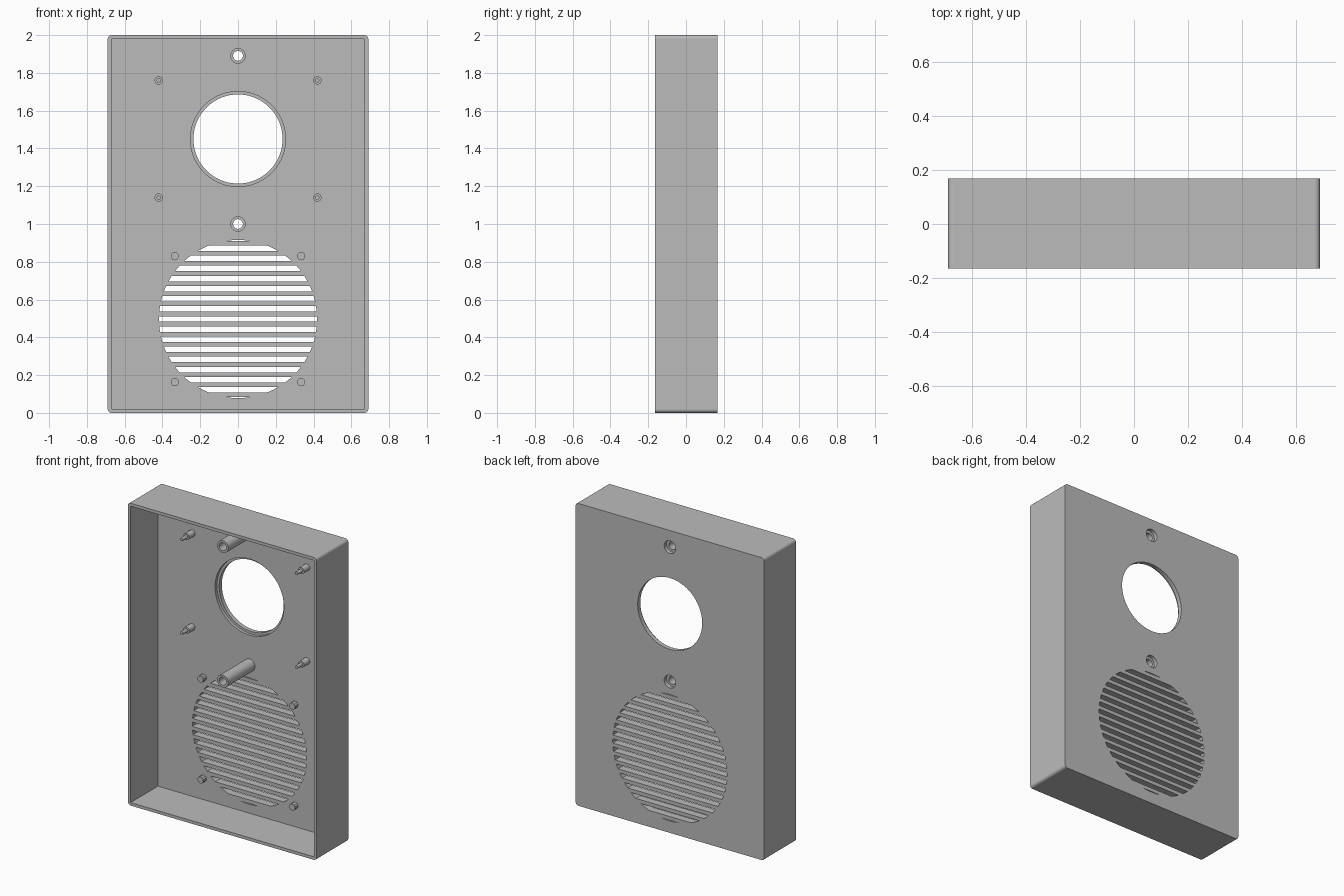
import bpy, bmesh, math

if "Cube" in bpy.data.objects:
    bpy.data.objects.remove(bpy.data.objects["Cube"])

GREY = bpy.data.materials.new("plain grey")
GREY.diffuse_color = (0.5, 0.5, 0.5, 1)
GREY.use_nodes = True
GREY.node_tree.nodes["Principled BSDF"].inputs["Base Color"].default_value = GREY.diffuse_color

FRONT, BACK, PLATE = -0.165, 0.168, 0.12   # open rim, outer back, inner side of back plate
GRILLE_Z, GRILLE_R, PITCH, SLOT = 0.497, 0.4185, 0.0535, 0.0145


def finish(name, bm):
    bmesh.ops.recalc_face_normals(bm, faces=bm.faces)
    me = bpy.data.meshes.new(name)
    bm.to_mesh(me)
    bm.free()
    me.materials.append(GREY)
    ob = bpy.data.objects.new(name, me)
    bpy.context.collection.objects.link(ob)
    return ob


def prism(bm, pts, y0, y1):
    """Extrude an x-z outline from y0 to y1."""
    a = [bm.verts.new((x, y0, z)) for x, z in pts]
    b = [bm.verts.new((x, y1, z)) for x, z in pts]
    bm.faces.new(a)
    bm.faces.new(b[::-1])
    n = len(pts)
    for i in range(n):
        j = (i + 1) % n
        bm.faces.new((a[j], a[i], b[i], b[j]))


def lathe(bm, cx, cz, profile, seg, closed=False):
    """Revolve (radius, y) points about a y axis; cap the ends or close the loop."""
    rings = [[bm.verts.new((cx + r * math.cos(2 * math.pi * (k + 0.5) / seg), y,
                            cz + r * math.sin(2 * math.pi * (k + 0.5) / seg)))
              for k in range(seg)] for r, y in profile]
    pairs = list(zip(rings, rings[1:]))
    if closed:
        pairs.append((rings[-1], rings[0]))
    else:
        bm.faces.new(rings[0])
        bm.faces.new(rings[-1][::-1])
    for p, q in pairs:
        for k in range(seg):
            m = (k + 1) % seg
            bm.faces.new((p[k], p[m], q[m], q[k]))


def rect(x, z0, z1):
    return [(-x, z0), (x, z0), (x, z1), (-x, z1)]


def cut(ob, bm):
    cutter = finish("cutter", bm)
    cutter.hide_render = True
    mod = ob.modifiers.new("cut", 'BOOLEAN')
    mod.operation, mod.solver, mod.object = 'DIFFERENCE', 'EXACT', cutter
    bpy.context.view_layer.objects.active = ob
    bpy.ops.object.modifier_apply(modifier=mod.name)
    bpy.data.objects.remove(cutter)


def smooth(ob):
    bpy.ops.object.select_all(action='DESELECT')
    ob.select_set(True)
    bpy.context.view_layer.objects.active = ob
    bpy.ops.object.shade_smooth_by_angle(angle=math.radians(30))


# Housing: box with rounded corners
bm = bmesh.new()
R = 0.02
outline = []
for i, (sx, cz) in enumerate(((1, 2 - R), (-1, 2 - R), (-1, R), (1, R))):
    for k in range(6):
        a = math.pi / 2 * (i + k / 5)
        outline.append((sx * (0.69 - R) + R * math.cos(a), cz + R * math.sin(a)))
prism(bm, outline, FRONT, BACK)
housing = finish("housing", bm)

# Hollow, open to the front
bm = bmesh.new()
prism(bm, rect(0.67, 0.02, 1.98), -0.4, PLATE)
cut(housing, bm)

# Large stepped window and the two countersunk screw holes
bm = bmesh.new()
lathe(bm, 0, 1.45, [(0.252, 0.05), (0.252, 0.14), (0.236, 0.14), (0.236, 0.3)], 64)
for z in (1.0, 1.89):
    lathe(bm, 0, z, [(0.026, 0.05), (0.026, 0.143), (0.042, 0.143), (0.042, 0.3)], 32)

# Round grille: horizontal slots clipped by a circle
for k in range(-8, 9):
    lo = max(k * PITCH - SLOT, -GRILLE_R + 0.0003)
    hi = min(k * PITCH + SLOT, GRILLE_R - 0.0003)
    side = []
    for s in range(5):
        h = lo + (hi - lo) * s / 4
        side.append((math.sqrt(GRILLE_R ** 2 - h * h), GRILLE_Z + h))
    prism(bm, side + [(-x, z) for x, z in reversed(side)], 0.05, 0.3)
cut(housing, bm)
smooth(housing)
wn = housing.modifiers.new("even_shading", 'WEIGHTED_NORMAL')
wn.keep_sharp = True

# Long hollow screw posts
for name, z in (("lower_screw_post", 1.0), ("upper_screw_post", 1.89)):
    bm = bmesh.new()
    lathe(bm, 0, z, [(0.041, -0.16), (0.041, PLATE + 0.002),
                     (0.026, PLATE + 0.002), (0.026, -0.16)], 32, closed=True)
    smooth(finish(name, bm))

# Stepped board pins and short grille pegs, mirrored left and right
for side, sx in (("left", -1), ("right", 1)):
    for level, pin_z, peg_z in (("lower", 1.14, 0.163), ("upper", 1.76, 0.83)):
        bm = bmesh.new()
        lathe(bm, sx * 0.42, pin_z, [(0.011, 0.01), (0.011, 0.06), (0.022, 0.06),
                                     (0.022, PLATE + 0.005)], 20)
        smooth(finish(f"{level}_{side}_board_pin", bm))
        bm = bmesh.new()
        lathe(bm, sx * 0.335, peg_z, [(0.022, 0.085), (0.022, PLATE + 0.005)], 10)
        smooth(finish(f"{level}_{side}_grille_peg", bm))
